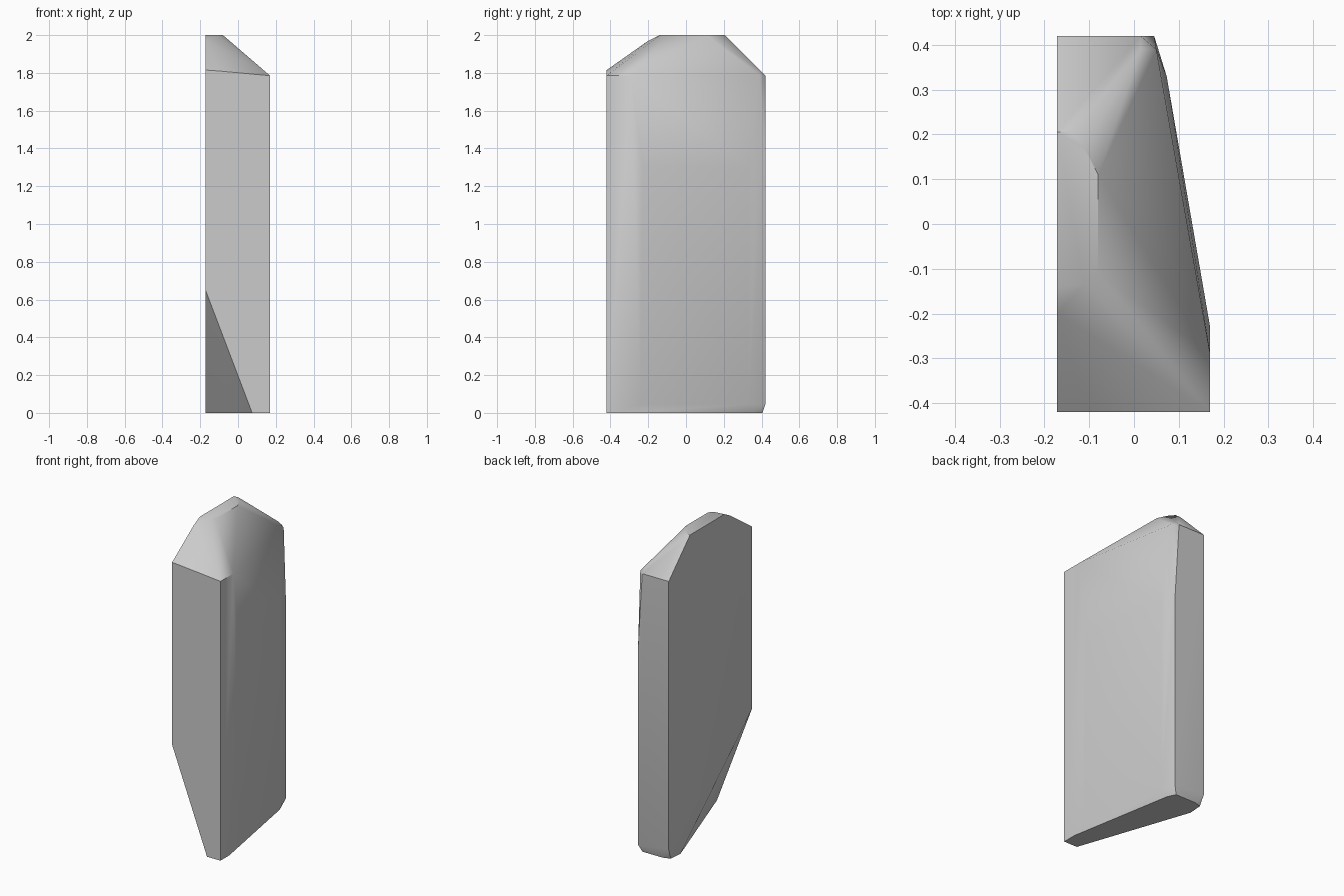
import bpy
import bmesh
import math

# Remove the default cube only
default_cube = bpy.data.objects.get("Cube")
if default_cube:
    bpy.data.objects.remove(default_cube, do_unlink=True)

HEIGHT = 2.0
FLAT = -0.172    # flat split side
FRONT = -0.42
BACK = 0.42
WIDE = 0.17      # widest side
RIM = 1.785      # height where the bevelled crown begins


def make_material(name, colour):
    """One plain flat colour, for viewport and render."""
    material = bpy.data.materials.new(name)
    material.use_nodes = True
    material.diffuse_color = colour
    shader = material.node_tree.nodes["Principled BSDF"]
    shader.inputs["Base Color"].default_value = colour
    shader.inputs["Roughness"].default_value = 0.9
    return material


def level(outline, z):
    """Lift a flat outline to one height."""
    return [(x, y, z) for x, y in outline]


def make_hewn_block(name, corners, material, smooth_degrees):
    """Wrap corner points in a convex skin, then merge coplanar facets."""
    bm = bmesh.new()
    for corner in corners:
        bm.verts.new(corner)
    hull = bmesh.ops.convex_hull(bm, input=bm.verts)
    loose = {v for v in hull["geom_interior"] if isinstance(v, bmesh.types.BMVert)}
    bmesh.ops.delete(bm, geom=list(loose), context="VERTS")
    bmesh.ops.dissolve_limit(bm, angle_limit=math.radians(1),
                             verts=bm.verts, edges=bm.edges)
    bmesh.ops.recalc_face_normals(bm, faces=bm.faces)
    mesh = bpy.data.meshes.new(name)
    bm.to_mesh(mesh)
    bm.free()
    mesh.materials.append(material)
    block = bpy.data.objects.new(name, mesh)
    bpy.context.collection.objects.link(block)
    bpy.ops.object.select_all(action="DESELECT")
    block.select_set(True)
    bpy.context.view_layer.objects.active = block
    bpy.ops.object.shade_smooth_by_angle(angle=math.radians(smooth_degrees))
    return block


# Flat top with its rounded corners
top = level([(FLAT, -0.14), (-0.11, -0.135), (-0.08, -0.11), (-0.08, 0.11),
             (-0.11, 0.17), (-0.14, 0.205), (FLAT, 0.205)], HEIGHT)

# Crown rim, stepped down from the top
crown = [(FLAT, -0.2, 1.97), (FLAT, FRONT, 1.815), (-0.1, FRONT, 1.81)]
crown += level([(WIDE, FRONT), (WIDE, -0.29), (0.05, 0.39),
                (0.015, BACK), (FLAT, BACK)], RIM)
crown.append((0.015, 0.39, 1.815))

# Slanting wide side, bulging a little below the rim
upper_side = level([(0.045, BACK), (0.073, 0.33), (WIDE, -0.23)], 1.3)
lower_side = level([(0.045, BACK), (0.073, 0.33), (WIDE, -0.24)], 0.045)

# Underside, with a large slanting break across the front flat corner
break_start = [(FLAT, FRONT, 0.65), (FLAT, BACK, 0.07)]
base = level([(0.075, FRONT), (WIDE, FRONT), (WIDE, -0.33), (0.05, 0.35),
              (0.025, 0.405), (-0.12, 0.405), (-0.165, 0.39), (FLAT, 0.3)], 0)

stone_grey = make_material("stone_grey", (0.6, 0.6, 0.6, 1))
make_hewn_block("stone_slab",
                top + crown + upper_side + lower_side + break_start + base,
                stone_grey, 40)
